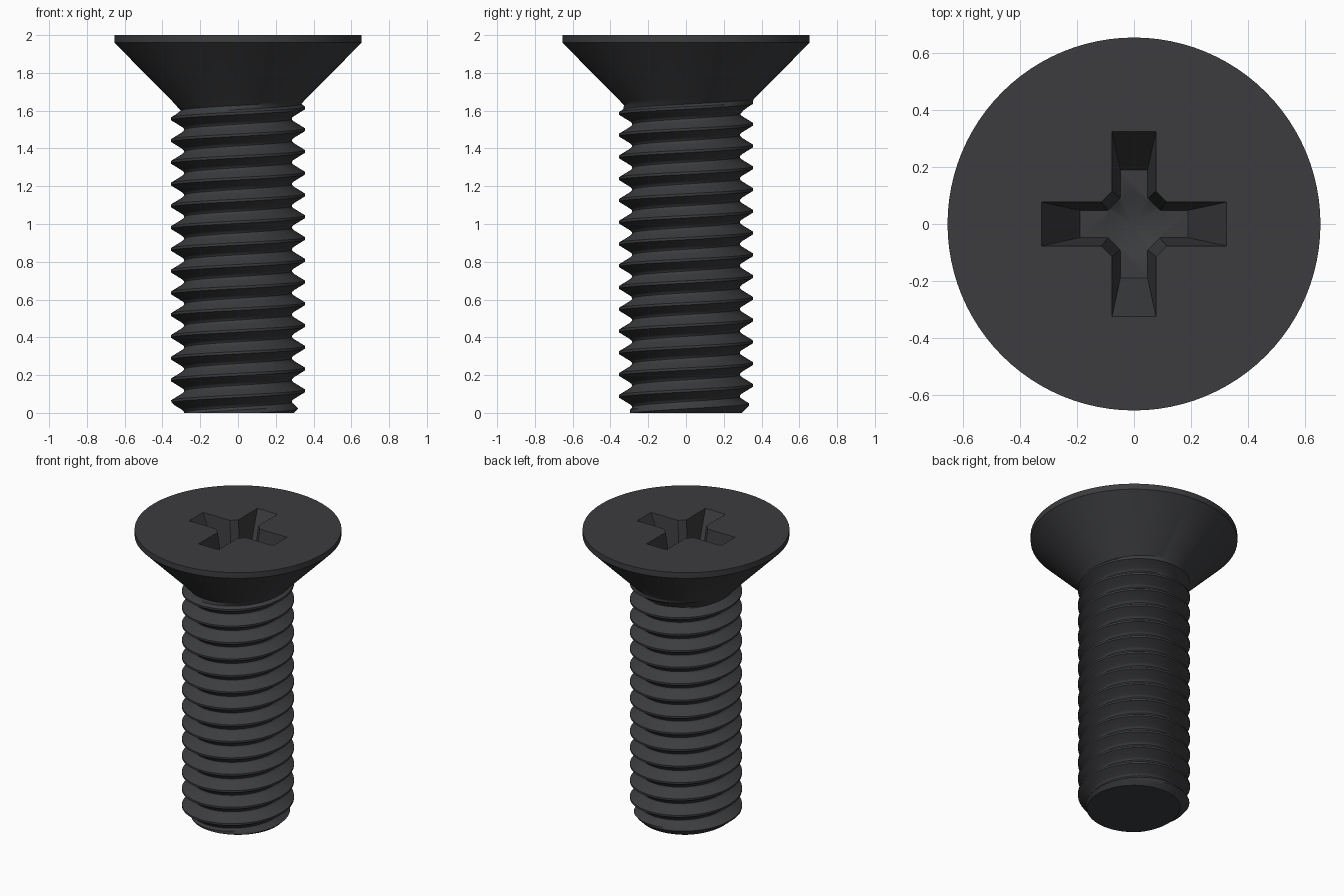
import bpy, bmesh, math

if "Cube" in bpy.data.objects:
    bpy.data.objects.remove(bpy.data.objects["Cube"])

PITCH, CREST0 = 0.1152, 0.117
NECK_Z, NECK_R = 1.66, 0.357
HEAD_R, TOP = 0.655, 2.0
SIDES = 96
# thread tooth: distance from crest centre -> radius
TOOTH = [(0.0, 0.355), (0.0065, 0.355), (0.042, 0.297), (0.05, 0.288), (PITCH / 2, 0.285)]
OFFSETS = [-0.05, -0.042, -0.02, -0.0065, 0.0065, 0.02, 0.042, 0.05, PITCH / 2]


def thread_radius(z, turn):
    d = (z - CREST0 - PITCH * turn) % PITCH
    d = min(d, PITCH - d)
    r = TOOTH[-1][1]
    for (d0, r0), (d1, r1) in zip(TOOTH, TOOTH[1:]):
        if d <= d1:
            r = r0 + (r1 - r0) * (d - d0) / (d1 - d0)
            break
    r = max(r, NECK_R - (NECK_Z - z) * 0.9)   # run-out under the head
    return min(r, 0.297 + z)                  # chamfered tip


def new_object(name, bm):
    bmesh.ops.recalc_face_normals(bm, faces=bm.faces)
    me = bpy.data.meshes.new(name)
    bm.to_mesh(me)
    bm.free()
    ob = bpy.data.objects.new(name, me)
    bpy.context.collection.objects.link(ob)
    return ob


# screw body: profile columns that climb one pitch per turn
bm = bmesh.new()
columns = []
for i in range(SIDES + 1):
    turn = i / SIDES
    a = 2 * math.pi * turn
    profile = [(0, 0)]
    for k in range(-3, 17):
        for off in OFFSETS:
            z = CREST0 + PITCH * (k + turn) + off
            z = min(max(z, 0.0), NECK_Z)
            profile.append((thread_radius(z, turn), z))
    profile += [(HEAD_R, 1.96), (HEAD_R, TOP), (0, TOP)]
    columns.append([bm.verts.new((r * math.cos(a), r * math.sin(a), z)) for r, z in profile])
for c0, c1 in zip(columns, columns[1:]):
    for j in range(len(c0) - 1):
        bm.faces.new((c0[j], c1[j], c1[j + 1], c0[j + 1]))
bmesh.ops.remove_doubles(bm, verts=bm.verts, dist=0.00005)
screw = new_object("countersunk_screw", bm)

# cross recess cutter: tapered cross with chamfered inner corners
DEPTH = 0.28
bm = bmesh.new()
rings = []
for t in (-0.1, 1.0):
    arm, w, c = 0.325 - 0.135 * t, 0.077 - 0.029 * t, 0.115 - 0.025 * t
    ring = []
    for q in range(4):
        ca, sa = [(1, 0), (0, 1), (-1, 0), (0, -1)][q]
        for x, y in ((arm, -w), (arm, w), (c, w), (w, c)):
            ring.append(bm.verts.new((x * ca - y * sa, x * sa + y * ca, TOP - DEPTH * t)))
    # drop the repeated corner so each quadrant holds four points
    rings.append(ring)
n = len(rings[0])
for j in range(n):
    k = (j + 1) % n
    bm.faces.new((rings[0][j], rings[0][k], rings[1][k], rings[1][j]))
bm.faces.new(rings[0])
bm.faces.new(rings[1])
cross_cutter = new_object("cross_cutter", bm)

# conical pit in the middle of the recess floor
bm = bmesh.new()
bmesh.ops.create_cone(bm, cap_ends=True, segments=32, radius1=0.0, radius2=0.108, depth=0.07)
bmesh.ops.remove_doubles(bm, verts=bm.verts, dist=0.00005)
bmesh.ops.translate(bm, verts=bm.verts, vec=(0, 0, TOP - DEPTH - 0.03))
pit_cutter = new_object("pit_cutter", bm)

bpy.context.view_layer.objects.active = screw
screw.select_set(True)
for cutter in (cross_cutter, pit_cutter):
    cutter.hide_render = True
    mod = screw.modifiers.new("recess", 'BOOLEAN')
    mod.operation, mod.solver, mod.object = 'DIFFERENCE', 'EXACT', cutter
    bpy.ops.object.modifier_apply(modifier=mod.name)
    bpy.data.objects.remove(cutter)

bpy.ops.object.shade_smooth_by_angle(angle=math.radians(38))

# dark steel finish
mat = bpy.data.materials.new("dark_steel")
mat.diffuse_color = (0.045, 0.046, 0.05, 1)
mat.use_nodes = True
mat.node_tree.nodes["Principled BSDF"].inputs["Base Color"].default_value = mat.diffuse_color
screw.data.materials.clear()
screw.data.materials.append(mat)
